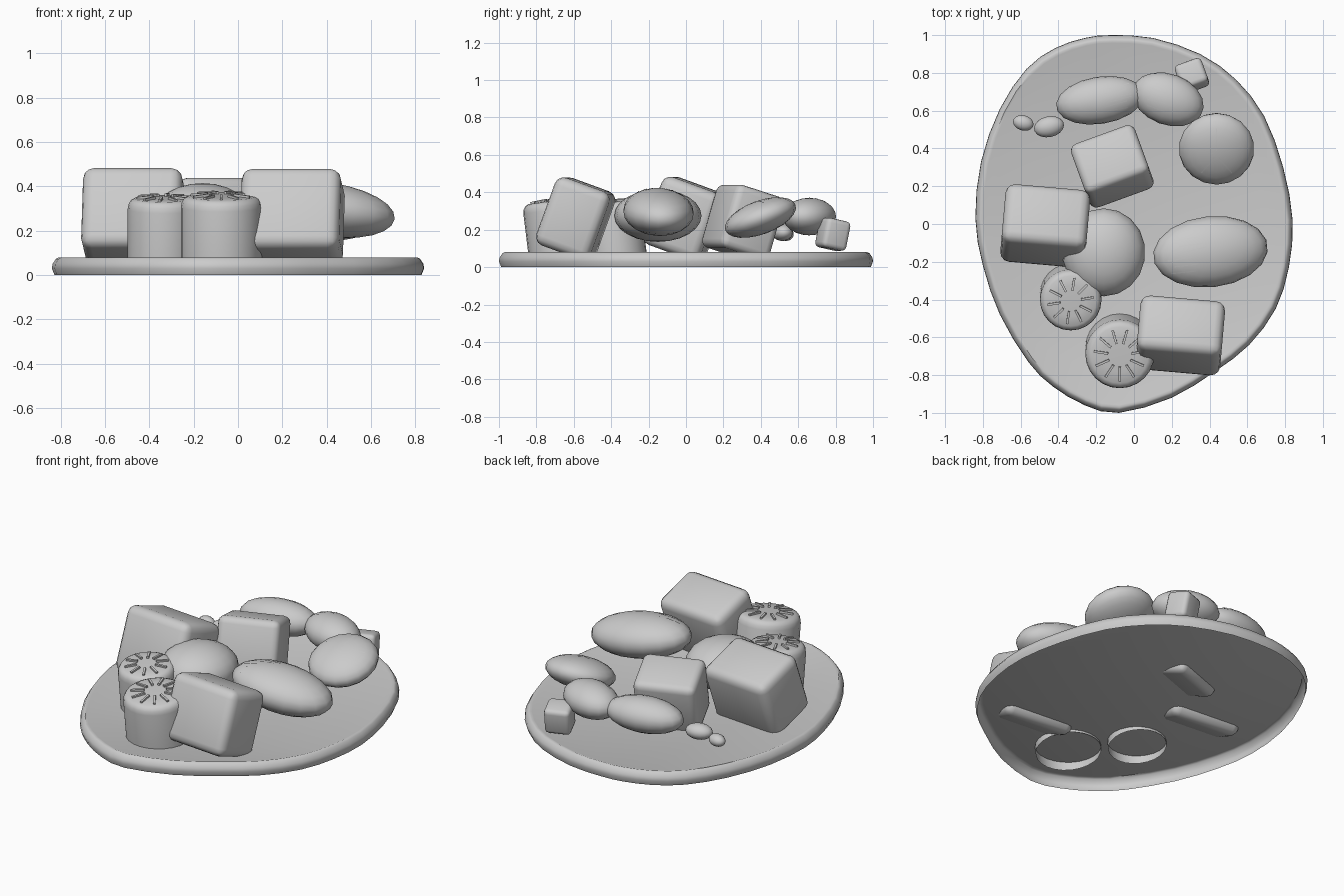
import bpy, bmesh, math, random
from mathutils import Vector, Matrix, Euler

if "Cube" in bpy.data.objects:
    bpy.data.objects.remove(bpy.data.objects["Cube"])

random.seed(4)


def finish(name, bm, angle=40, fix=True):
    if fix:
        bmesh.ops.recalc_face_normals(bm, faces=bm.faces)
    me = bpy.data.meshes.new(name)
    bm.to_mesh(me)
    bm.free()
    ob = bpy.data.objects.new(name, me)
    bpy.context.collection.objects.link(ob)
    bpy.ops.object.select_all(action='DESELECT')
    ob.select_set(True)
    bpy.context.view_layer.objects.active = ob
    bpy.ops.object.shade_smooth_by_angle(angle=math.radians(angle))
    return ob


def pose(loc, rot):
    return Matrix.Translation(loc) @ Euler([math.radians(a) for a in rot]).to_matrix().to_4x4()


def rings_to_mesh(bm, rings, cap=True):
    loops = [[bm.verts.new(p) for p in ring] for ring in rings]
    n = len(loops[0])
    for a, b in zip(loops, loops[1:]):
        for i in range(n):
            j = (i + 1) % n
            bm.faces.new((a[i], a[j], b[j], b[i]))
    if cap:
        bm.faces.new(loops[-1])


# egg-shaped plate: rounded rim and top, open underneath
outline = [(-.12, 1), (.1, .985), (.35, .9), (.54, .765), (.69, .57), (.79, .3), (.84, .02),
           (.82, -.23), (.75, -.45), (.61, -.64), (.43, -.78), (.2, -.92), (-.08, -1),
           (-.26, -.96), (-.43, -.86), (-.56, -.73), (-.71, -.48), (-.8, -.22), (-.84, .03),
           (-.81, .33), (-.71, .61), (-.57, .82), (-.42, .93), (-.26, .985)]
pts = []
n = len(outline)
for i in range(n):
    p0, p1, p2, p3 = (Vector(outline[(i + k) % n]) for k in (-1, 0, 1, 2))
    pts += [p1, (9 * (p1 + p2) - p0 - p3) / 16]
bm = bmesh.new()
rings_to_mesh(bm, [[(*(p * (1 - d / p.length)), z) for p in pts]
                   for d, z in ((.012, 0), (0, .03), (.003, .05), (.018, .073), (.03, .08), (.042, .076))])
finish("plate", bm, 50, False)


# tilted rounded cubes
def cube(name, loc, size, rot, bevel):
    bm = bmesh.new()
    bmesh.ops.create_cube(bm, size=1, matrix=Matrix.Diagonal((*size, 1)))
    bmesh.ops.bevel(bm, geom=bm.edges[:], offset=bevel, segments=3, profile=.5, affect='EDGES')
    order = Euler((0, 0, math.radians(rot[2]))).to_matrix().to_4x4()
    tilt = pose((0, 0, 0), (rot[0], rot[1], 0))
    bm.transform(Matrix.Translation(loc) @ order @ tilt)
    finish(name, bm, 60)


cube("left_cube", (-.47, -.01, .26), (.45, .33, .385), (-20, 0, -5), .05)
cube("front_cube", (.245, -.59, .26), (.45, .31, .385), (-20, 0, -5), .05)
cube("middle_cube", (-.115, .305, .24), (.36, .29, .35), (-17, 0, 20), .04)
cube("small_cube", (.307, .785, .175), (.15, .14, .16), (-12, 0, 20), .025)


# upright round pieces with radial marks on top, open at the bottom
def roll(name, loc, r, h, marks):
    m = pose(loc, (7, 0, 0))
    bm = bmesh.new()
    seg = 24
    rings_to_mesh(bm, [[(rr * r * math.cos(2 * math.pi * i / seg), rr * r * math.sin(2 * math.pi * i / seg), z)
                        for i in range(seg)]
                       for rr, z in ((1, 0), (1, h - .05), (.975, h - .028), (.92, h - .012), (.82, h - .003), (.5, h))])
    bm.transform(m)
    finish(name, bm, 50, False)
    bm = bmesh.new()
    for i in range(marks):
        spin = Matrix.Rotation(2 * math.pi * (i + .25) / marks, 4, 'Z')
        bmesh.ops.create_cube(bm, size=1, matrix=m @ spin @ Matrix.Translation((.55 * r, 0, h + .004))
                              @ Matrix.Rotation(.08, 4, 'Y') @ Matrix.Diagonal((.42 * r, .012, .012, 1)))
    finish(name + "_marks", bm, 30)


roll("left_roll", (-.335, -.37, .04), .163, .31, 10)
roll("front_roll", (-.075, -.655, .04), .183, .32, 11)


# ellipsoid pieces; marks are thin strips laid on the upper surface
def blob(name, loc, radii, rot=(0, 0, 0), marks=()):
    m = pose(loc, rot) @ Matrix.Diagonal((*radii, 1))
    bm = bmesh.new()
    bmesh.ops.create_uvsphere(bm, u_segments=18, v_segments=12, radius=1, matrix=m)
    finish(name, bm, 60)
    if not marks:
        return
    bm = bmesh.new()
    for a, b in marks:
        a, b = Vector(a), Vector(b)
        side = (b - a).orthogonal().normalized() * .018
        prev = None
        for k in range(6):
            c = a.lerp(b, k / 5)
            row = []
            for s in (-1, 1):
                q = c + side * s
                row.append(bm.verts.new(m @ (Vector((q.x, q.y, math.sqrt(max(0, 1 - q.length_squared)))) * 1.012)))
            if prev:
                bm.faces.new((prev[0], prev[1], row[1], row[0]))
            prev = row
    finish(name + "_marks", bm, 30)


def scratches(count, x0, x1, length):
    out = []
    for i in range(count):
        x, y = random.uniform(x0, x1), -.45 + .9 * i / max(1, count - 1)
        out.append(((x - length / 2, y - .04), (x + length / 2, y + random.uniform(-.05, .08))))
    return out


star = [((.1 * math.cos(a), .1 * math.sin(a)), (.68 * math.cos(a), .68 * math.sin(a)))
        for a in (math.pi / 2 + 2 * math.pi * i / 5 for i in range(5))]

blob("centre_bun", (-.16, -.15, .275), (.22, .233, .14))
blob("right_bun", (.405, -.147, .295), (.308, .188, .122), (0, 8, 6), scratches(6, -.6, -.3, .4))
blob("round_bun", (.437, .398, .265), (.2, .2, .09), (20, 0, 0), star)
blob("twist_left", (-.18, .655, .27), (.235, .125, .1), (0, 0, 9), scratches(6, .3, .5, .5))
blob("twist_right", (.18, .66, .27), (.195, .135, .1), (0, 0, -20), scratches(5, -.4, -.2, .5))
blob("large_nut", (-.45, .515, .185), (.08, .055, .045), (0, 0, 12))
blob("small_nut", (-.586, .535, .175), (.055, .04, .035), (0, 0, -15))
